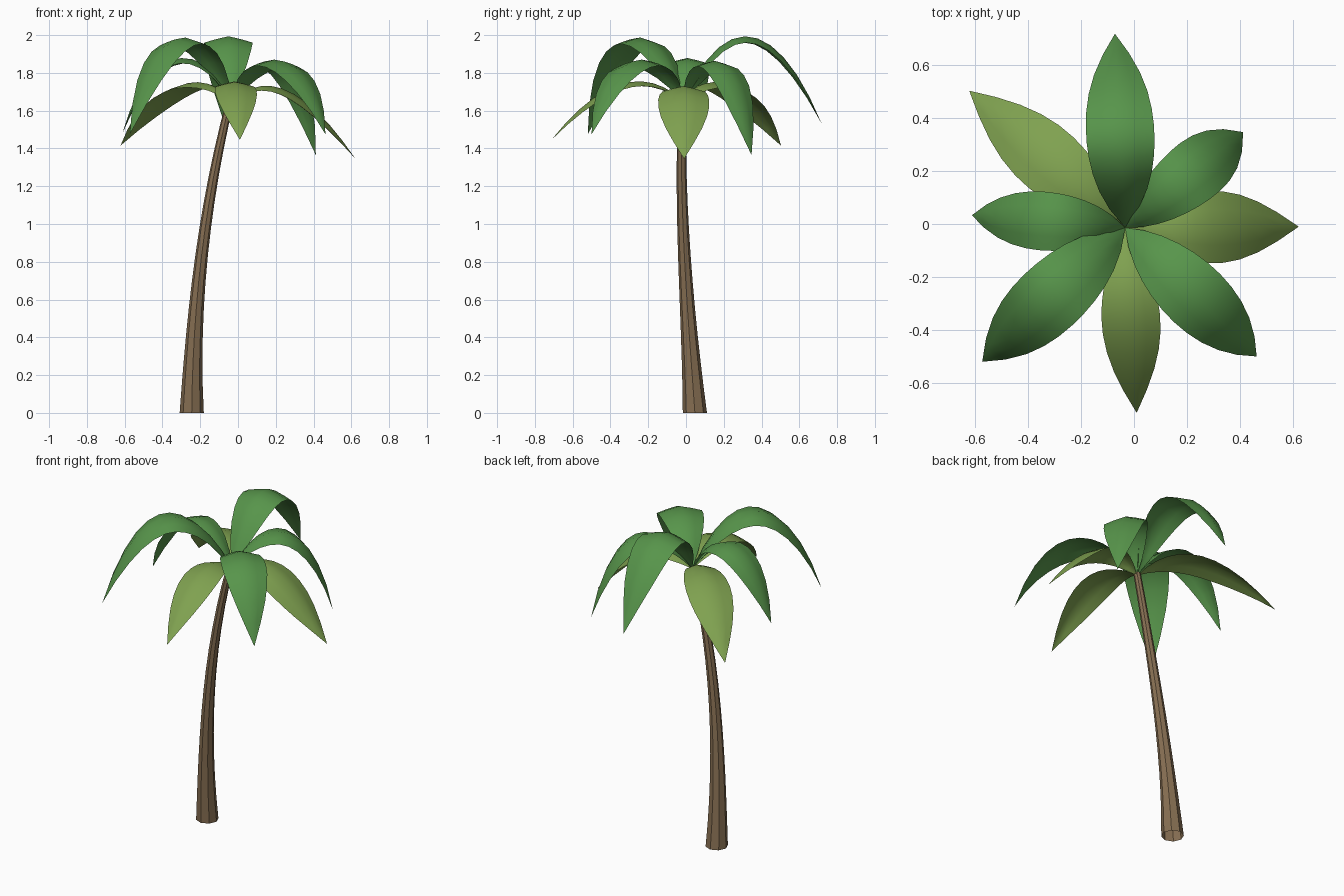
import bpy
import bmesh
import math
from mathutils import Vector
from mathutils.geometry import interpolate_bezier

if "Cube" in bpy.data.objects:
    bpy.data.objects.remove(bpy.data.objects["Cube"], do_unlink=True)


def material(name, rgb):
    mat = bpy.data.materials.new(name)
    mat.use_nodes = True
    mat.diffuse_color = (*rgb, 1)
    mat.node_tree.nodes["Principled BSDF"].inputs["Base Color"].default_value = (*rgb, 1)
    return mat


BARK = material("bark_brown", (0.24, 0.158, 0.085))
GREEN = material("leaf_green", (0.096, 0.3, 0.07))
LIGHT = material("leaf_light_green", (0.213, 0.358, 0.08))


def finish(name, bm, mat, angle):
    mesh = bpy.data.meshes.new(name)
    bm.to_mesh(mesh)
    bm.free()
    mesh.materials.append(mat)
    obj = bpy.data.objects.new(name, mesh)
    bpy.context.collection.objects.link(obj)
    bpy.ops.object.select_all(action="DESELECT")
    obj.select_set(True)
    bpy.context.view_layer.objects.active = obj
    bpy.ops.object.shade_smooth_by_angle(angle=math.radians(angle))


def bridge(bm, rows, closed):
    """Join neighbouring rows of vertices with quads."""
    for low, high in zip(rows, rows[1:]):
        count = len(low)
        for i in range(count if closed else count - 1):
            j = (i + 1) % count
            bm.faces.new((low[i], low[j], high[j], high[i]))


# Leaning, tapered trunk, open at both ends, with a flared foot
def trunk(sides=8, steps=12):
    bm = bmesh.new()
    path = interpolate_bezier(Vector((-0.245, 0.047, 0)), Vector((-0.24, 0.008, 0.555)),
                              Vector((-0.18, -0.041, 1.11)), Vector((-0.038, -0.018, 1.665)),
                              steps + 1)
    rings = []
    for k, p in enumerate(path):
        u = 1 - k / steps
        r = 0.021 + 0.022 * u + 0.021 * u ** 4
        angles = [math.tau * i / sides for i in range(sides)]
        rings.append([bm.verts.new(p + Vector((r * math.cos(a), r * math.sin(a), 0)))
                      for a in angles])
    bridge(bm, rings, True)
    finish("trunk", bm, BARK, 30)


# Arching leaf: a lens-shaped blade folded softly along its midrib
def leaf(name, mat, tip, rise, fall, half_width, steps=11):
    root = Vector((-0.033, -0.014, 1.648))
    tip = Vector(tip)
    out = Vector((tip.x - root.x, tip.y - root.y, 0)).normalized()
    side = Vector((-out.y, out.x, 0))

    def handle(reach, height):
        return Vector((root.x, root.y, 0)) + out * reach + Vector((0, 0, height))

    path = interpolate_bezier(root, handle(*rise), handle(*fall), tip, steps + 1)
    lengths = [0]
    for a, b in zip(path, path[1:]):
        lengths.append(lengths[-1] + (b - a).length)

    bm = bmesh.new()
    rows = []
    for k, p in enumerate(path):
        along = path[min(k + 1, steps)] - path[max(k - 1, 0)]
        normal = along.cross(side).normalized()
        s = lengths[k] / lengths[-1]
        w = half_width * max(math.sin(math.pi * s ** 0.92), 0)
        rows.append([bm.verts.new(p + side * w * f - normal * 0.26 * w * abs(f) ** 1.2)
                     for f in (1, 0.5, 0, -0.5, -1)])
    bridge(bm, rows, False)
    bmesh.ops.remove_doubles(bm, verts=bm.verts, dist=0.0002)
    # Turn the blade so its upper side faces up
    bm.normal_update()
    if sum(f.normal.z * f.calc_area() for f in bm.faces) < 0:
        bmesh.ops.reverse_faces(bm, faces=bm.faces)
    finish(name, bm, mat, 80)


trunk()

# Name, colour, tip, rising handle, falling handle (reach, height), half width
LEAVES = [
    ("back_leaf", GREEN, (-0.072, 0.718, 1.532), (0.215, 2.15), (0.5, 2.1), 0.129),
    ("back_left_leaf", GREEN, (0.412, 0.347, 1.365), (0.14, 1.935), (0.455, 2.02), 0.118),
    ("left_leaf", LIGHT, (0.622, -0.01, 1.345), (0.18, 1.825), (0.4, 1.72), 0.136),
    ("front_left_leaf", GREEN, (0.463, -0.5, 1.475), (0.165, 1.955), (0.54, 1.985), 0.126),
    ("front_leaf", LIGHT, (0.01, -0.713, 1.445), (0.18, 1.825), (0.42, 1.8), 0.111),
    ("front_right_leaf", GREEN, (-0.573, -0.52, 1.475), (0.205, 2.11), (0.54, 2.145), 0.132),
    ("right_leaf", GREEN, (-0.612, 0.033, 1.48), (0.15, 1.995), (0.45, 1.96), 0.111),
    ("back_right_leaf", LIGHT, (-0.622, 0.503, 1.415), (0.18, 1.825), (0.48, 1.79), 0.128),
]
for spec in LEAVES:
    leaf(*spec)
